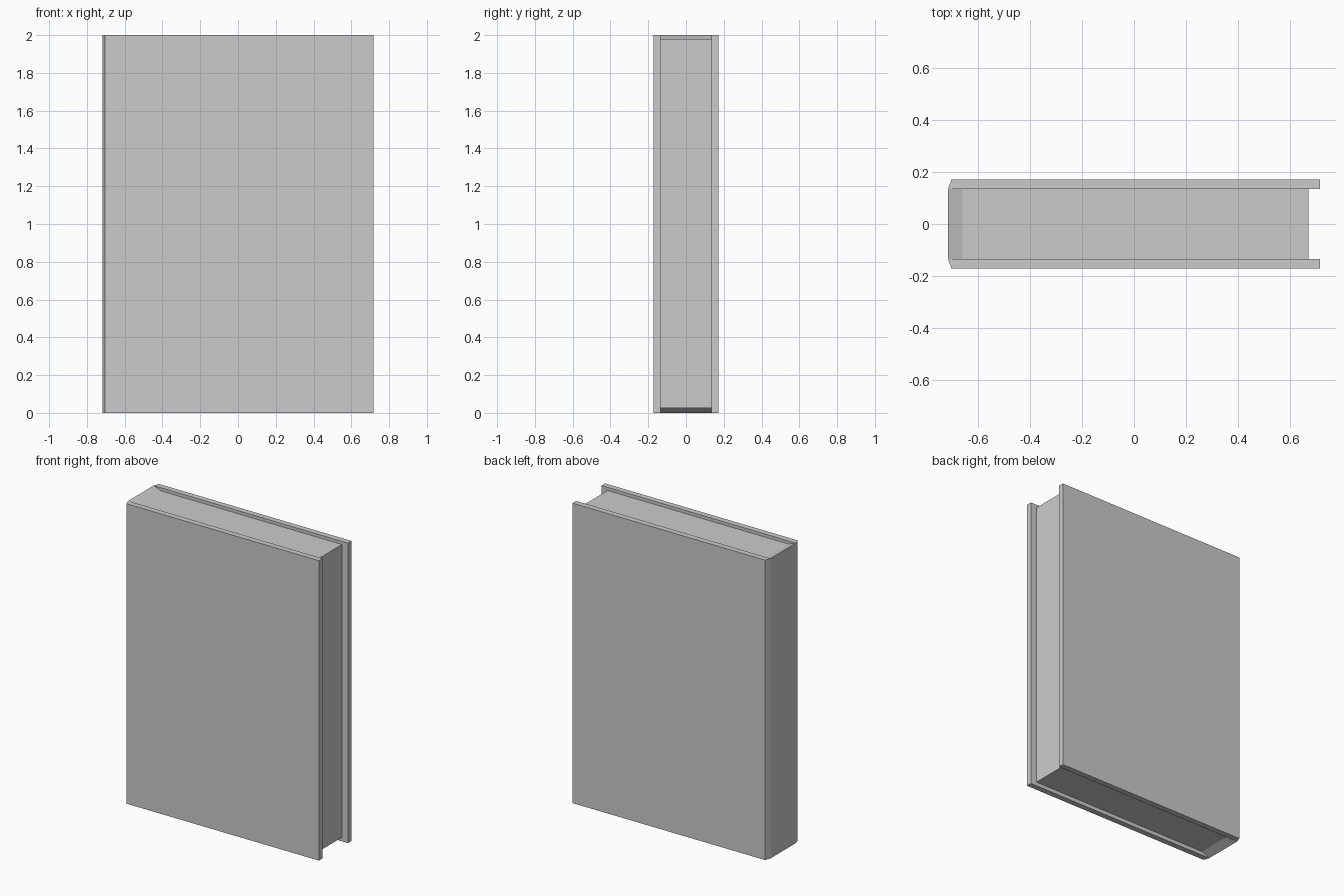
import bpy, bmesh
from mathutils import Vector

if "Cube" in bpy.data.objects:
    bpy.data.objects.remove(bpy.data.objects["Cube"])

X0, X1 = -0.717, 0.717      # spine back, cover fore edge
YI, YO = 0.134, 0.172       # cover inner and outer faces
H = 2.0


def prism(name, points, offset, caps=True):
    """Extrude a closed outline along an offset vector."""
    bm = bmesh.new()
    a = [bm.verts.new(p) for p in points]
    b = [bm.verts.new(Vector(p) + Vector(offset)) for p in points]
    n = len(a)
    for i in range(n):
        j = (i + 1) % n
        bm.faces.new((a[i], a[j], b[j], b[i]))
    if caps:
        bm.faces.new(a[::-1])
        bm.faces.new(b)
    bmesh.ops.recalc_face_normals(bm, faces=bm.faces)
    mesh = bpy.data.meshes.new(name)
    bm.to_mesh(mesh)
    bm.free()
    obj = bpy.data.objects.new(name, mesh)
    bpy.context.collection.objects.link(obj)
    return obj


# Front and back covers, bevelled towards the spine
for name, s in (("front_cover", -1), ("back_cover", 1)):
    outline = [(X0, s * YI, 0), (X1, s * YI, 0),
               (X1, s * YO, 0), (X0 + 0.014, s * YO, 0)]
    prism(name, outline, (0, 0, H))

# Page block running into the spine, whose ends slope up to the cover edges;
# its sides are closed by the covers
profile = [(X0, 0), (-0.66, 0.026), (0.673, 0.026),
           (0.673, 1.979), (-0.66, 1.979), (X0, H)]
prism("pages_and_spine", [(x, -YI, z) for x, z in profile],
      (0, 2 * YI, 0), caps=False)
